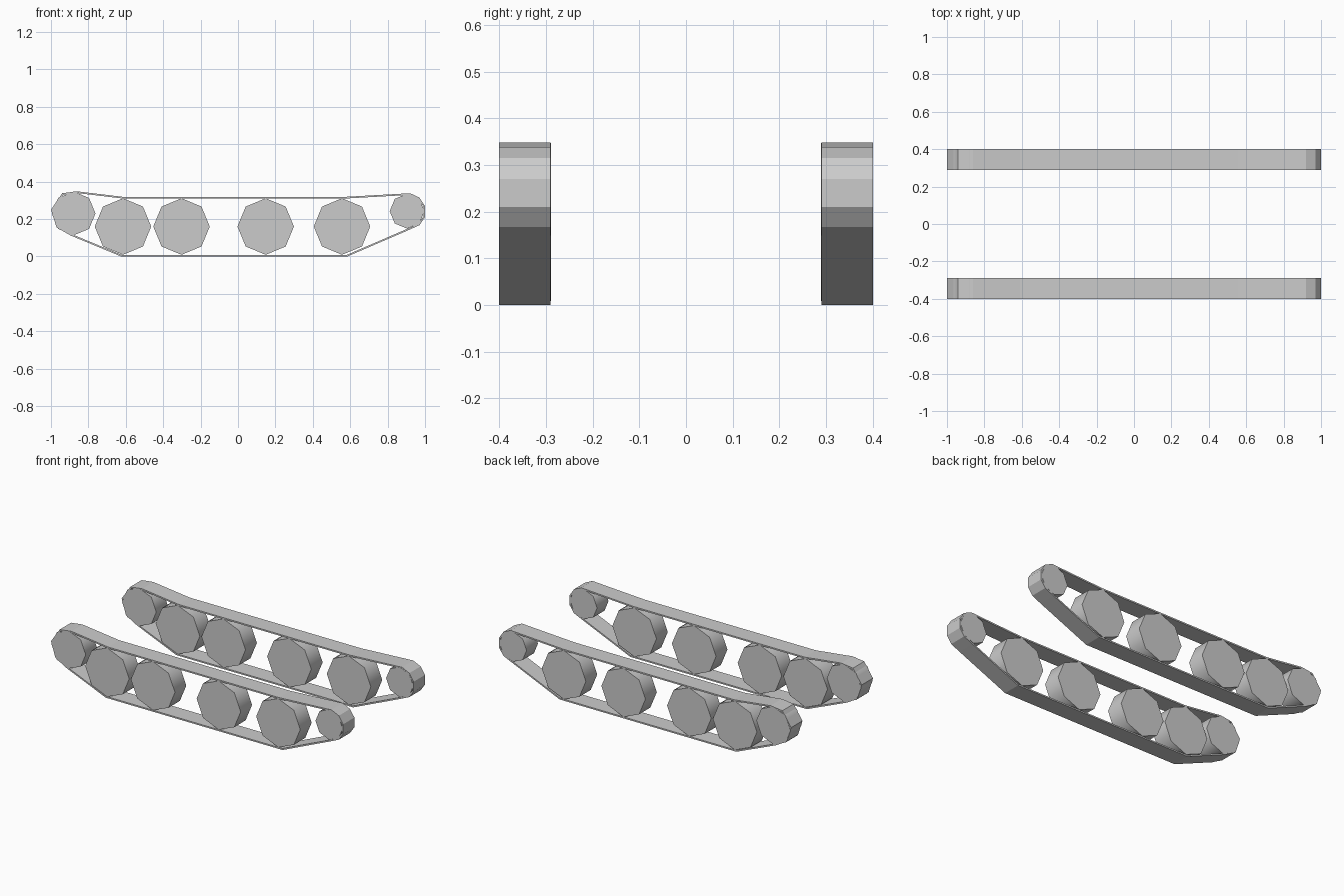
import bpy, bmesh
from math import pi, radians

if "Cube" in bpy.data.objects:
    bpy.data.objects.remove(bpy.data.objects["Cube"])

Y_NEAR, Y_FAR = -0.40, -0.29


def mirror_y(obj):
    mod = obj.modifiers.new("mirror", 'MIRROR')
    mod.use_axis = (False, True, False)


# Track belt: closed side profile (x, z), extruded across y and thickened inwards
profile = [(-0.625, 0), (0.585, 0), (0.91, 0.14), (0.97, 0.167), (1.0, 0.21),
           (1.0, 0.27), (0.97, 0.315), (0.92, 0.338), (0.56, 0.318),
           (-0.61, 0.318), (-0.86, 0.348), (-0.94, 0.338), (-1.0, 0.25),
           (-0.97, 0.155), (-0.895, 0.112)]
bm = bmesh.new()
near = [bm.verts.new((x, Y_NEAR, z)) for x, z in profile]
far = [bm.verts.new((x, Y_FAR, z)) for x, z in profile]
for i in range(len(profile)):
    j = (i + 1) % len(profile)
    bm.faces.new((near[i], far[i], far[j], near[j]))
mesh = bpy.data.meshes.new("track_belt")
bm.to_mesh(mesh)
bm.free()
belt = bpy.data.objects.new("track_belt", mesh)
bpy.context.collection.objects.link(belt)
solid = belt.modifiers.new("thickness", 'SOLIDIFY')
solid.thickness = 0.009
solid.offset = -1
solid.use_even_offset = True
mirror_y(belt)


# Eight-sided wheels with a corner pointing straight up
def wheel(name, x, z, radius):
    bm = bmesh.new()
    bmesh.ops.create_cone(bm, cap_ends=True, segments=8, radius1=radius,
                          radius2=radius, depth=Y_FAR - Y_NEAR + 0.001)
    mesh = bpy.data.meshes.new(name)
    bm.to_mesh(mesh)
    bm.free()
    obj = bpy.data.objects.new(name, mesh)
    bpy.context.collection.objects.link(obj)
    obj.location = (x, (Y_NEAR + Y_FAR) / 2, z)
    obj.rotation_euler = (pi / 2, 0, 0)
    bpy.context.view_layer.update()
    mesh.transform(obj.matrix_world)
    obj.location = (0, 0, 0)
    obj.rotation_euler = (0, 0, 0)
    bpy.ops.object.select_all(action='DESELECT')
    obj.select_set(True)
    bpy.context.view_layer.objects.active = obj
    bpy.ops.object.shade_smooth_by_angle(angle=radians(50))
    mirror_y(obj)


for n, x in enumerate((-0.615, -0.302, 0.148, 0.556), 1):
    wheel(f"road_wheel_{n}", x, 0.16, 0.151)
wheel("drive_wheel", -0.879, 0.23, 0.117)
wheel("idler_wheel", 0.904, 0.242, 0.093)
